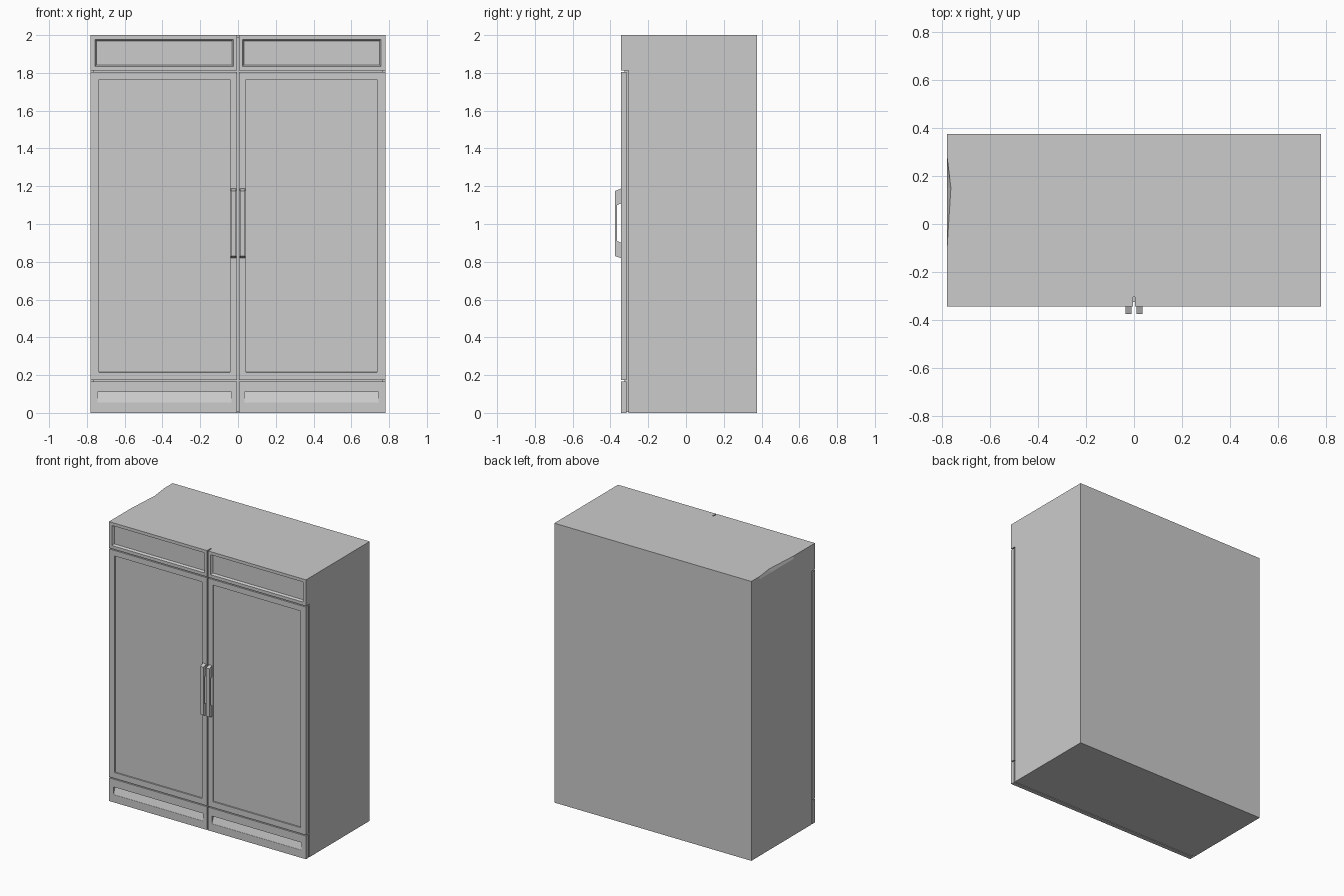
import bpy, bmesh
from mathutils import Vector

cube = bpy.data.objects.get("Cube")
if cube:
    bpy.data.objects.remove(cube, do_unlink=True)

HALF, BACK, FRONT = 0.78, 0.375, -0.345

steel = bpy.data.materials.new("brushed grey")
steel.use_nodes = True
steel.diffuse_color = (0.6, 0.6, 0.6, 1)
steel.node_tree.nodes["Principled BSDF"].inputs["Base Color"].default_value = (0.6, 0.6, 0.6, 1)


def finish(bm, name):
    bmesh.ops.recalc_face_normals(bm, faces=bm.faces)
    mesh = bpy.data.meshes.new(name)
    bm.to_mesh(mesh)
    bm.free()
    mesh.materials.append(steel)
    obj = bpy.data.objects.new(name, mesh)
    bpy.context.collection.objects.link(obj)
    return obj


def loft(name, rings):
    """Closed solid through rings of matching points."""
    bm = bmesh.new()
    loops = [[bm.verts.new(p) for p in ring] for ring in rings]
    n = len(loops[0])
    for a, b in zip(loops, loops[1:]):
        for i in range(n):
            j = (i + 1) % n
            bm.faces.new((a[i], a[j], b[j], b[i]))
    bm.faces.new(loops[0])
    bm.faces.new(loops[-1])
    return finish(bm, name)


def box(name, x0, x1, y0, y1, z0, z1):
    outline = [(x0, y0), (x1, y0), (x1, y1), (x0, y1)]
    return loft(name, [[(x, y, z) for x, y in outline] for z in (z0, z1)])


def panel(name, side, outer, inner, y_back, lip, depth_low, depth_high):
    """Slab with a recessed rectangle in its front; rectangles are x0, x1, z0, z1."""
    def ring(bm, rect, low, high):
        x0, x1, z0, z1 = rect
        pts = [(x0, low, z0), (x1, low, z0), (x1, high, z1), (x0, high, z1)]
        return [bm.verts.new((side * x, y, z)) for x, y, z in pts]
    x0, x1, z0, z1 = inner
    floor = (x0 + lip, x1 - lip, z0 + lip, z1 - lip)
    bm = bmesh.new()
    rings = [ring(bm, outer, y_back, y_back), ring(bm, outer, FRONT, FRONT),
             ring(bm, inner, FRONT, FRONT),
             ring(bm, floor, FRONT + depth_low, FRONT + depth_high)]
    for a, b in zip(rings, rings[1:]):
        for i in range(4):
            j = (i + 1) % 4
            bm.faces.new((a[i], a[j], b[j], b[i]))
    bm.faces.new(rings[0])
    bm.faces.new(rings[-1])
    return finish(bm, name)


# Cabinet body, with a small dent in the top edge of one side
outline = [(-HALF, -0.305), (HALF, -0.305), (HALF, BACK), (-HALF, BACK),
           (-HALF, 0.28), (-HALF, 0.15), (-HALF, -0.1)]
rings = [[Vector((x, y, z)) for x, y in outline] for z in (0, 1.98, 2)]
rings[2][5].x += 0.016
loft("cabinet_body", rings)

# Set-back core that closes the seams behind the doors
box("seam_core", -HALF + 0.015, HALF - 0.015, -0.325, -0.3, 0.005, 1.99)

for side, label in ((1, "left"), (-1, "right")):
    # Top grille panel, door and kick panel
    panel(label + "_top_panel", side, (0.004, HALF, 1.812, 2), (0.025, 0.757, 1.835, 1.978),
          -0.305, 0.008, 0.015, 0.015)
    panel(label + "_door", side, (0.004, HALF, 0.173, 1.805), (0.042, 0.736, 0.215, 1.765),
          -0.314, 0.001, 0.008, 0.008)
    panel(label + "_kick_panel", side, (0.004, HALF, 0, 0.166), (0.035, 0.745, 0.055, 0.11),
          -0.314, 0.0005, 0.001, 0.02)

    # Pull handle: bracket profile in y and z, drawn out across x
    profile = [(FRONT, 0.82), (-0.375, 0.83), (-0.375, 1.175), (FRONT, 1.187),
               (FRONT, 1.108), (-0.365, 1.1), (-0.365, 0.91), (FRONT, 0.902)]
    loft(label + "_handle", [[(side * x, y, z) for y, z in profile] for x in (0.01, 0.036)])
